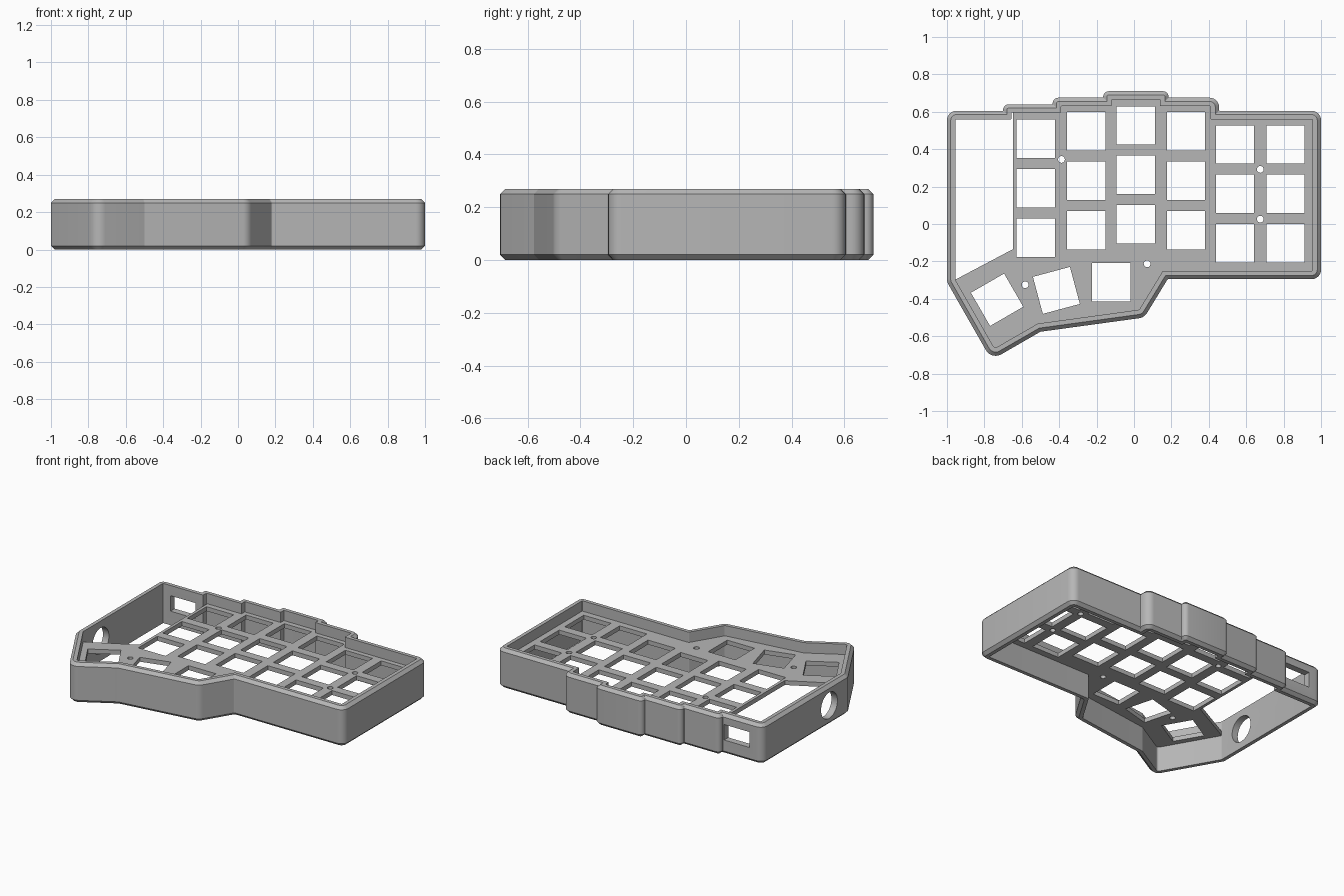
import bpy, bmesh, math
from mathutils import Vector, Matrix

if "Cube" in bpy.data.objects:
    bpy.data.objects.remove(bpy.data.objects["Cube"])

HEIGHT, WALL, CHAMFER = 0.27, 0.045, 0.02
PLATE_Z, PLATE_HALF = 0.185, 0.015
KEY = 0.205

grey = bpy.data.materials.new("case grey")
grey.use_nodes = True
grey.diffuse_color = (0.47, 0.47, 0.47, 1)
grey.node_tree.nodes["Principled BSDF"].inputs["Base Color"].default_value = (0.47, 0.47, 0.47, 1)

# Case outline, counter-clockwise: x, y, corner radius
OUTLINE = [(-1, .605, .05), (-1, -.31, .06), (-.762, -.727, .06), (-.5, -.576, .01),
           (.055, -.5, .06), (.18, -.295, .01), (1, -.295, .05), (1, .605, .05),
           (.455, .605, .003), (.455, .675, .05), (.185, .675, .003), (.185, .71, .03),
           (-.165, .71, .03), (-.165, .675, .003), (-.435, .675, .03), (-.435, .64, .003),
           (-.7, .64, .03), (-.7, .605, .003)]


def neighbours(pts, i):
    """Unit directions into and out of a corner."""
    a, b, c = pts[i - 1], pts[i], pts[(i + 1) % len(pts)]
    return (b - a).normalized(), (c - b).normalized()


def inset(dist):
    """Outline corners moved inwards by dist."""
    pts = [Vector(p[:2]) for p in OUTLINE]
    result = []
    for i, p in enumerate(pts):
        u, v = neighbours(pts, i)
        n1, n2 = Vector((-u.y, u.x)), Vector((-v.y, v.x))
        result.append(p + (n1 + n2) * dist / (1 + n1.dot(n2)))
    return result


def rounded(dist, steps=6):
    """Inset outline with an arc at each corner."""
    pts, result = inset(dist), []
    for i, p in enumerate(pts):
        u, v = neighbours(pts, i)
        turn = u.angle_signed(v) * -1
        radius = max(OUTLINE[i][2] - dist, .004) if turn > 0 else OUTLINE[i][2]
        start = p - u * radius * math.tan(abs(turn) / 2)
        side = Vector((-u.y, u.x)) * (radius if turn > 0 else -radius)
        centre = start + side
        for k in range(steps + 1):
            result.append(centre + Matrix.Rotation(turn * k / steps, 2) @ -side)
    return result


def finish(obj):
    obj.data.materials.clear()
    obj.data.materials.append(grey)
    bpy.ops.object.select_all(action='DESELECT')
    obj.select_set(True)
    bpy.context.view_layer.objects.active = obj
    bpy.ops.object.shade_smooth_by_angle(angle=math.radians(30))


# Outer wall: chamfered ring swept through section loops
bm = bmesh.new()
section = [(WALL, 0), (CHAMFER, 0), (0, CHAMFER), (0, HEIGHT - CHAMFER),
           (CHAMFER, HEIGHT), (WALL, HEIGHT)]
loops = [[bm.verts.new((p.x, p.y, z)) for p in rounded(d)] for d, z in section]
count = len(loops[0])
for j, low in enumerate(loops):
    high = loops[(j + 1) % len(loops)]
    for i in range(count):
        k = (i + 1) % count
        bm.faces.new((low[i], low[k], high[k], high[i]))
bmesh.ops.recalc_face_normals(bm, faces=bm.faces)
mesh = bpy.data.meshes.new("outer_wall")
bm.to_mesh(mesh)
bm.free()
wall = bpy.data.objects.new("outer_wall", mesh)
bpy.context.collection.objects.link(wall)

# Cable window in the back and round port in the left end
bpy.ops.mesh.primitive_cube_add(size=1, location=(-.805, .6, .148))
window = bpy.context.object
window.name = "window_cutter"
window.scale = (.19, .2, .105)
bpy.ops.mesh.primitive_cylinder_add(vertices=48, radius=.088, depth=.2,
                                    location=(-1, -.11, .135), rotation=(0, math.pi / 2, 0))
port = bpy.context.object
port.name = "port_cutter"
bpy.context.view_layer.objects.active = wall
for cutter in (window, port):
    cutter.hide_render = True
    mod = wall.modifiers.new(cutter.name, 'BOOLEAN')
    mod.operation, mod.solver, mod.object = 'DIFFERENCE', 'EXACT', cutter
    bpy.ops.object.modifier_apply(modifier=mod.name)
    bpy.data.objects.remove(cutter)
finish(wall)

# Key plate: filled curve with square key holes and round screw holes
curve = bpy.data.curves.new("key_plate", 'CURVE')
curve.dimensions, curve.fill_mode, curve.extrude = '2D', 'BOTH', PLATE_HALF


def add_loop(points):
    spline = curve.splines.new('POLY')
    spline.points.add(len(points) - 1)
    for target, p in zip(spline.points, points):
        target.co = (p[0], p[1], 0, 1)
    spline.use_cyclic_u = True


def add_hole(x, y, radius, sides, turn):
    angles = [math.radians(turn) + math.tau * k / sides for k in range(sides)]
    add_loop([(x + radius * math.cos(a), y + radius * math.sin(a)) for a in angles])


add_loop(inset(WALL - .003)[1:16] + [(-.648, .6), (-.648, -.135)])
columns = [(-.525, .455), (-.255, .495), (.01, .527), (.278, .495), (.54, .425), (.81, .425)]
keys = [(x, top - row * .264, 0) for x, top in columns for row in range(3)]
keys += [(-.732, -.405, 30), (-.415, -.355, 15), (-.122, -.312, 0)]
for x, y, turn in keys:
    add_hole(x, y, KEY / math.sqrt(2), 4, turn + 45)
for x, y in [(-.388, .345), (.675, .292), (.675, .026), (.07, -.213), (-.582, -.325)]:
    add_hole(x, y, .018, 24, 0)
plate = bpy.data.objects.new("key_plate", curve)
plate.location.z = PLATE_Z
bpy.context.collection.objects.link(plate)
bpy.ops.object.select_all(action='DESELECT')
plate.select_set(True)
bpy.context.view_layer.objects.active = plate
bpy.ops.object.convert(target='MESH')
finish(bpy.context.object)
